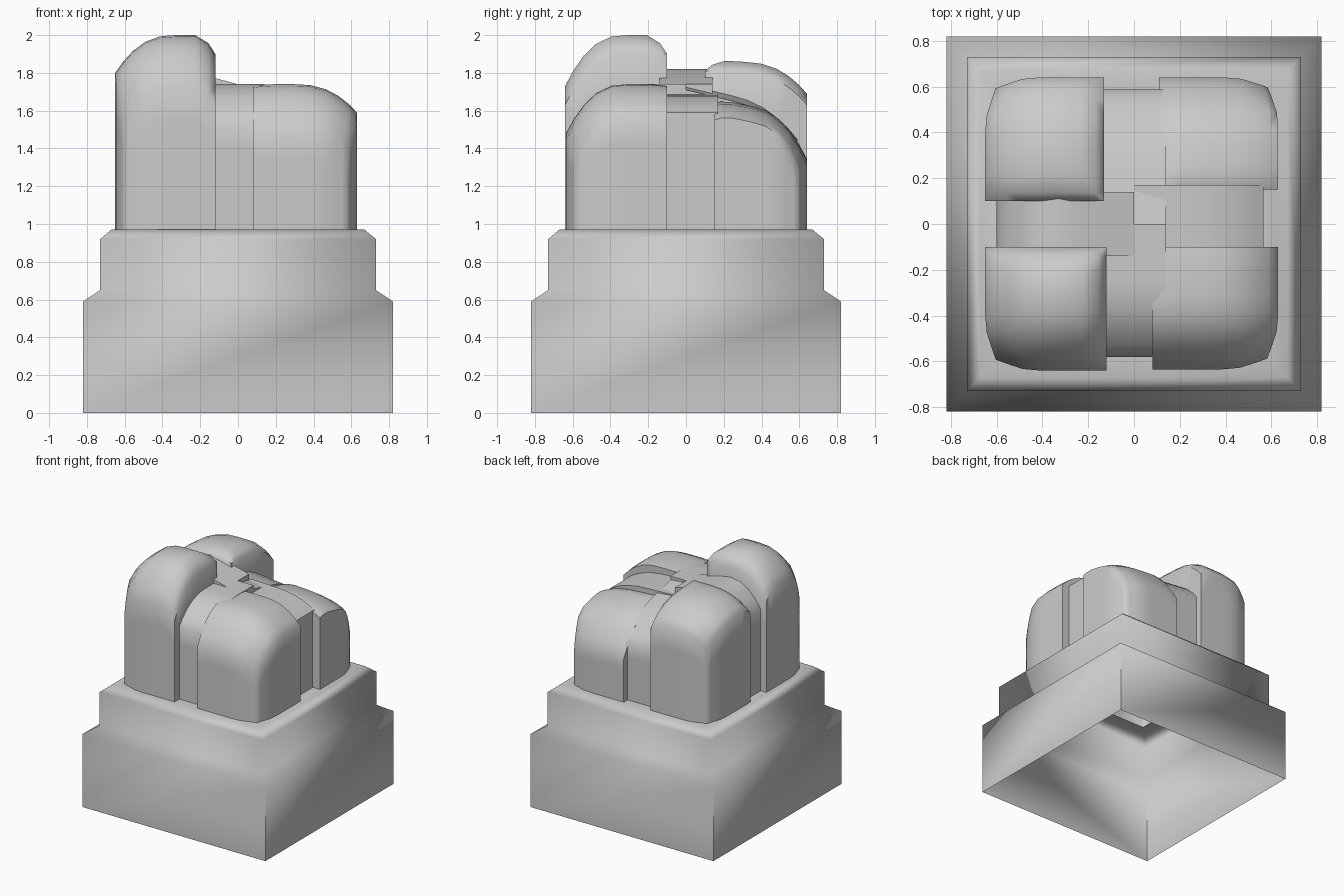
import bpy, bmesh, math

if "Cube" in bpy.data.objects:
    bpy.data.objects.remove(bpy.data.objects["Cube"], do_unlink=True)

# Single stone colour
stone = bpy.data.materials.new("grey_stone")
stone.use_nodes = True
colour = (0.6, 0.6, 0.6, 1)
stone.diffuse_color = colour
stone.node_tree.nodes["Principled BSDF"].inputs["Base Color"].default_value = colour

BASE = 0.97  # top of the plinth


def finish(bm, name, angle):
    """Turn a bmesh into a smooth shaded stone object."""
    mesh = bpy.data.meshes.new(name)
    bm.to_mesh(mesh)
    bm.free()
    obj = bpy.data.objects.new(name, mesh)
    bpy.context.collection.objects.link(obj)
    mesh.materials.append(stone)
    bpy.ops.object.select_all(action='DESELECT')
    obj.select_set(True)
    bpy.context.view_layer.objects.active = obj
    bpy.ops.object.shade_smooth_by_angle(angle=math.radians(angle))
    return obj


def plinth():
    """Hollow two-step square plinth with chamfered tops, open underneath."""
    profile = [(0.82, 0), (0.82, 0.59), (0.73, 0.65), (0.73, 0.92),
               (0.67, BASE), (0.56, BASE)]
    bm = bmesh.new()
    rings = [[bm.verts.new((sx * r, sy * r, z))
              for sx, sy in ((-1, -1), (1, -1), (1, 1), (-1, 1))]
             for r, z in profile]
    for low, high in zip(rings, rings[1:]):
        for i in range(4):
            j = (i + 1) % 4
            bm.faces.new((low[i], low[j], high[j], high[i]))
    obj = finish(bm, "plinth", 60)
    weighted = obj.modifiers.new("flat_walls", 'WEIGHTED_NORMAL')
    weighted.keep_sharp = True


def block(name, xr, yr, peak, slope=(0, 0), fall=(0, 0), rim=0, round_x=0):
    """Weathered block; s and t run from its inner side (0) to its outer side (1)."""
    steps = [0, 0.07, 0.2, 0.4, 0.55, 0.7, 0.82, 0.92, 1]
    last = len(steps) - 1
    drop = lambda k: max(0, (k - 0.4) / 0.6) ** 2.5
    inner = lambda k: max(0, 1 - k / 0.2) ** 2
    bm = bmesh.new()
    grid = []
    for s in steps:
        row = []
        for t in steps:
            # Pull the outer upright corner in to round it
            cut = round_x * max(0, s + t - 1.65)
            x = xr[0] + (xr[1] - xr[0]) * (s - cut * s)
            y = yr[0] + (yr[1] - yr[0]) * (t - cut * t)
            z = (peak - slope[0] * s - slope[1] * t - fall[0] * drop(s)
                 - fall[1] * drop(t) - rim * max(inner(s), inner(t)))
            row.append(bm.verts.new((x, y, z)))
        grid.append(row)
    for i in range(last):
        for j in range(last):
            bm.faces.new((grid[i][j], grid[i + 1][j],
                          grid[i + 1][j + 1], grid[i][j + 1]))
    # Side walls down to the plinth, with one loop below the shoulder
    border = ([grid[i][0] for i in range(last)]
              + [grid[last][j] for j in range(last)]
              + [grid[i][last] for i in range(last, 0, -1)]
              + [grid[0][j] for j in range(last, 0, -1)])
    for share in (0.75, 0):
        ring = [bm.verts.new((v.co.x, v.co.y, BASE + (v.co.z - BASE) * share))
                for v in border]
        for i in range(len(ring)):
            j = (i + 1) % len(ring)
            bm.faces.new((border[i], border[j], ring[j], ring[i]))
        border = ring
    bmesh.ops.recalc_face_normals(bm, faces=bm.faces[:])
    bm.faces.ensure_lookup_table()
    if bm.faces[0].normal.z < 0:
        bmesh.ops.reverse_faces(bm, faces=bm.faces[:])
    finish(bm, name, 50)


plinth()

# Four corner lobes
block("tall_front_lobe", (-0.12, -0.65), (-0.1, -0.64), 2.0,
      fall=(0.2, 0.27), rim=0.1, round_x=0.25)
block("low_front_lobe", (0.08, 0.63), (-0.1, -0.635), 1.74,
      fall=(0.15, 0.26), rim=0.01, round_x=0.25)
block("tall_back_lobe", (-0.13, -0.65), (0.1, 0.64), 1.87,
      slope=(0, 0.03), fall=(0.12, 0.15), rim=0.06, round_x=0.25)
block("low_back_lobe", (0.11, 0.63), (0.15, 0.64), 1.67,
      slope=(0.03, 0.1), fall=(0.06, 0.22), rim=0.03, round_x=0.25)

# Saddles joining the lobes as a cross
block("front_saddle", (-0.16, 0.14), (0, -0.58), 1.74, fall=(0, 0.18))
block("back_saddle", (-0.16, 0.14), (0, 0.59), 1.74,
      slope=(0.03, 0.14), fall=(0, 0.15))
block("low_side_saddle", (0, 0.565), (-0.14, 0.17), 1.69,
      slope=(0.02, 0), fall=(0.08, 0))
block("tall_side_saddle", (0, -0.6), (-0.14, 0.14), 1.74,
      slope=(-0.16, 0), fall=(0.27, 0))
